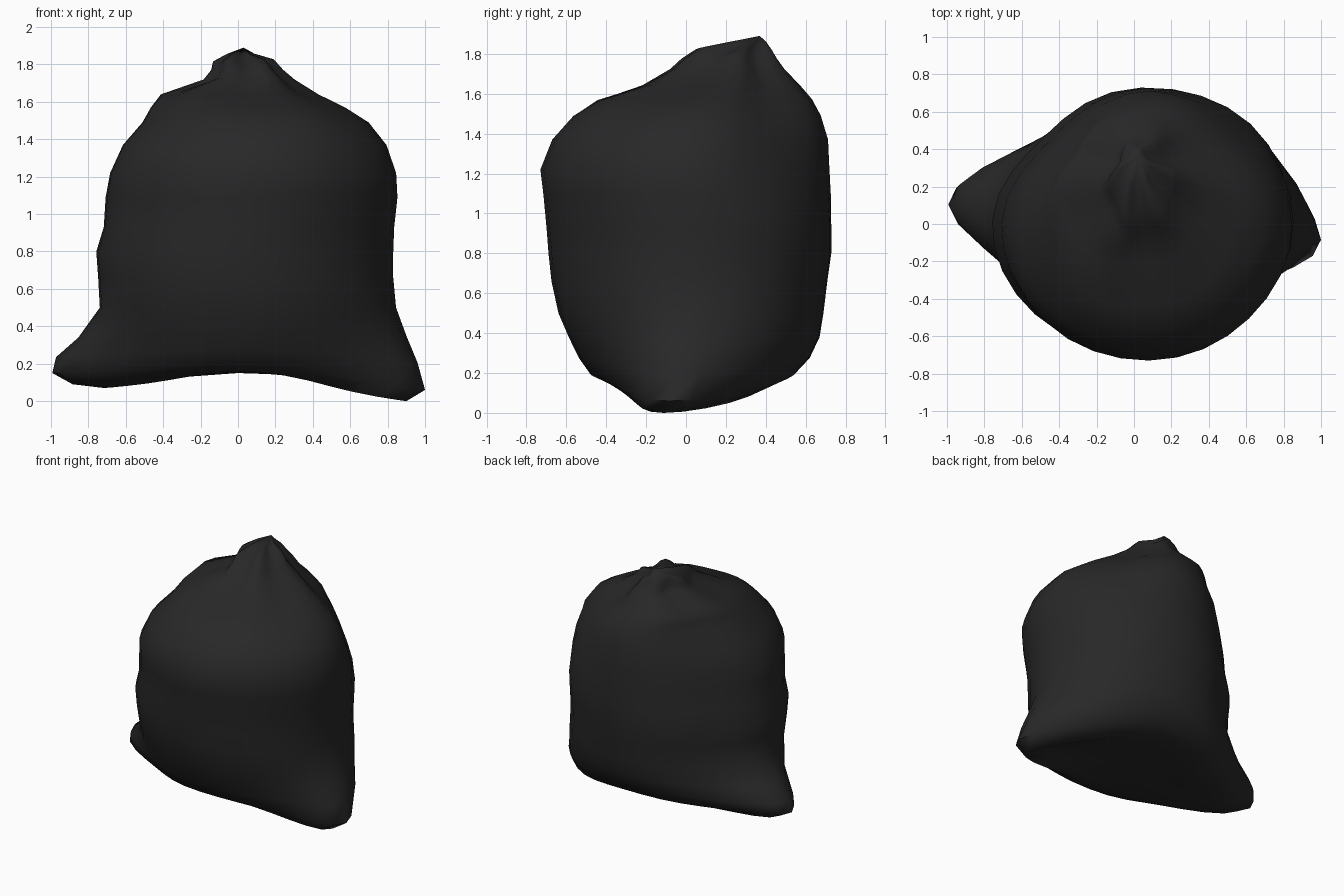
import bpy, bmesh, math

if "Cube" in bpy.data.objects:
    bpy.data.objects.remove(bpy.data.objects["Cube"])

N = 32  # points around each ring

# Sack body and gathered top: z, left x, right x, front y, back y, pleat depth
BODY = [
    (0.50, -0.745, 0.845, -0.64, 0.69, 0),
    (0.66, -0.755, 0.83, -0.675, 0.71, 0),
    (0.80, -0.765, 0.83, -0.69, 0.73, 0),
    (0.93, -0.725, 0.835, -0.70, 0.73, 0),
    (1.09, -0.715, 0.855, -0.715, 0.73, 0),
    (1.22, -0.69, 0.85, -0.73, 0.725, 0),
    (1.37, -0.62, 0.80, -0.67, 0.72, 0),
    (1.49, -0.51, 0.70, -0.57, 0.69, 0.01),
    (1.57, -0.46, 0.57, -0.45, 0.65, 0.02),
    (1.64, -0.40, 0.42, -0.23, 0.59, 0.04),
    (1.72, -0.17, 0.29, -0.08, 0.51, 0.07),
    (1.77, -0.13, 0.23, -0.02, 0.47, 0.09),
    (1.815, -0.12, 0.19, 0.05, 0.44, 0.10),
    (1.85, -0.06, 0.09, 0.20, 0.41, 0.06),
]
# Base with two pulled-out corners: z, left, right, front, back,
# corner pull left / right, corner sag left / right
BASE = [
    (0.150, -0.38, 0.42, -0.22, 0.24, 0.04, 0.03, 0.03, 0.015),
    (0.152, -0.58, 0.60, -0.32, 0.35, 0.14, 0.13, 0.082, 0.085),
    (0.160, -0.69, 0.68, -0.40, 0.44, 0.20, 0.22, 0.07, 0.16),
    (0.190, -0.79, 0.81, -0.48, 0.54, 0.21, 0.19, 0.04, 0.13),
    (0.275, -0.78, 0.83, -0.54, 0.62, 0.20, 0.13, 0.04, 0.07),
    (0.380, -0.75, 0.83, -0.59, 0.67, 0.11, 0.07, 0.04, 0.03),
]


def ramp(z, lo, hi):
    return min(1, max(0, (z - lo) / (hi - lo)))


def flattening(a, z):
    """Share of the radius lost (or gained) on the four diagonals at height z."""
    diagonals = [
        (138, 0.03 + 0.07 * ramp(z, 0.2, 0.6)),         # back left
        (45, -0.03 + 0.21 * ramp(z, 0.95, 1.55)),       # back right
        (-42, 0.02),                                    # front right
        (-135, 0.10 * (1 - ramp(z, 0.2, 0.5)) - 0.03 * ramp(z, 1.1, 1.35)),
    ]
    return sum(d * max(0, math.cos(a - math.radians(t))) ** 8 for t, d in diagonals)


def ring(bm, z, xl, xr, yf, yb, pleat=0, pull=(0, 0), sag=(0, 0)):
    cx, cy = (xl + xr) / 2, (yf + yb) / 2
    verts = []
    for i in range(N):
        a = 2 * math.pi * i / N
        c, s = math.cos(a), math.sin(a)
        k = 1 if c > 0 else 0
        f = 1 + pleat * math.sin(6 * a + 1.2) - flattening(a, z)
        power = 5 if k and z > 0.25 else 7
        x = cx + (xr - xl) / 2 * c * f + math.copysign(pull[k] * abs(c) ** power, c)
        y = cy + (yb - yf) / 2 * s * f
        y -= (0.35, 0.6)[k] * pull[k] * c * abs(c) ** 5   # corners twist
        h = z - sag[k] * c * c + pleat * 0.15 * math.sin(5 * a)
        verts.append(bm.verts.new((x, y, h)))
    return verts


bm = bmesh.new()
rings = [ring(bm, *r[:5], pull=r[5:7], sag=r[7:9]) for r in BASE]
rings += [ring(bm, *r) for r in BODY]
for lo, hi in zip(rings, rings[1:]):
    for i in range(N):
        j = (i + 1) % N
        bm.faces.new((lo[i], lo[j], hi[j], hi[i]))
# Close the underside and the tip of the knot
bottom = bm.verts.new((0, 0, 0.15))
tip = bm.verts.new((0.03, 0.37, 1.89))
for i in range(N):
    j = (i + 1) % N
    bm.faces.new((bottom, rings[0][j], rings[0][i]))
    bm.faces.new((tip, rings[-1][i], rings[-1][j]))
bmesh.ops.recalc_face_normals(bm, faces=bm.faces[:])

mesh = bpy.data.meshes.new("sack")
bm.to_mesh(mesh)
bm.free()
sack = bpy.data.objects.new("sack", mesh)
bpy.context.collection.objects.link(sack)

black = bpy.data.materials.new("black plastic")
black.diffuse_color = (0.021, 0.021, 0.021, 1)
black.use_nodes = True
black.node_tree.nodes["Principled BSDF"].inputs["Base Color"].default_value = black.diffuse_color
mesh.materials.append(black)

bpy.context.view_layer.objects.active = sack
sack.select_set(True)
bpy.ops.object.shade_smooth_by_angle(angle=math.radians(60))
